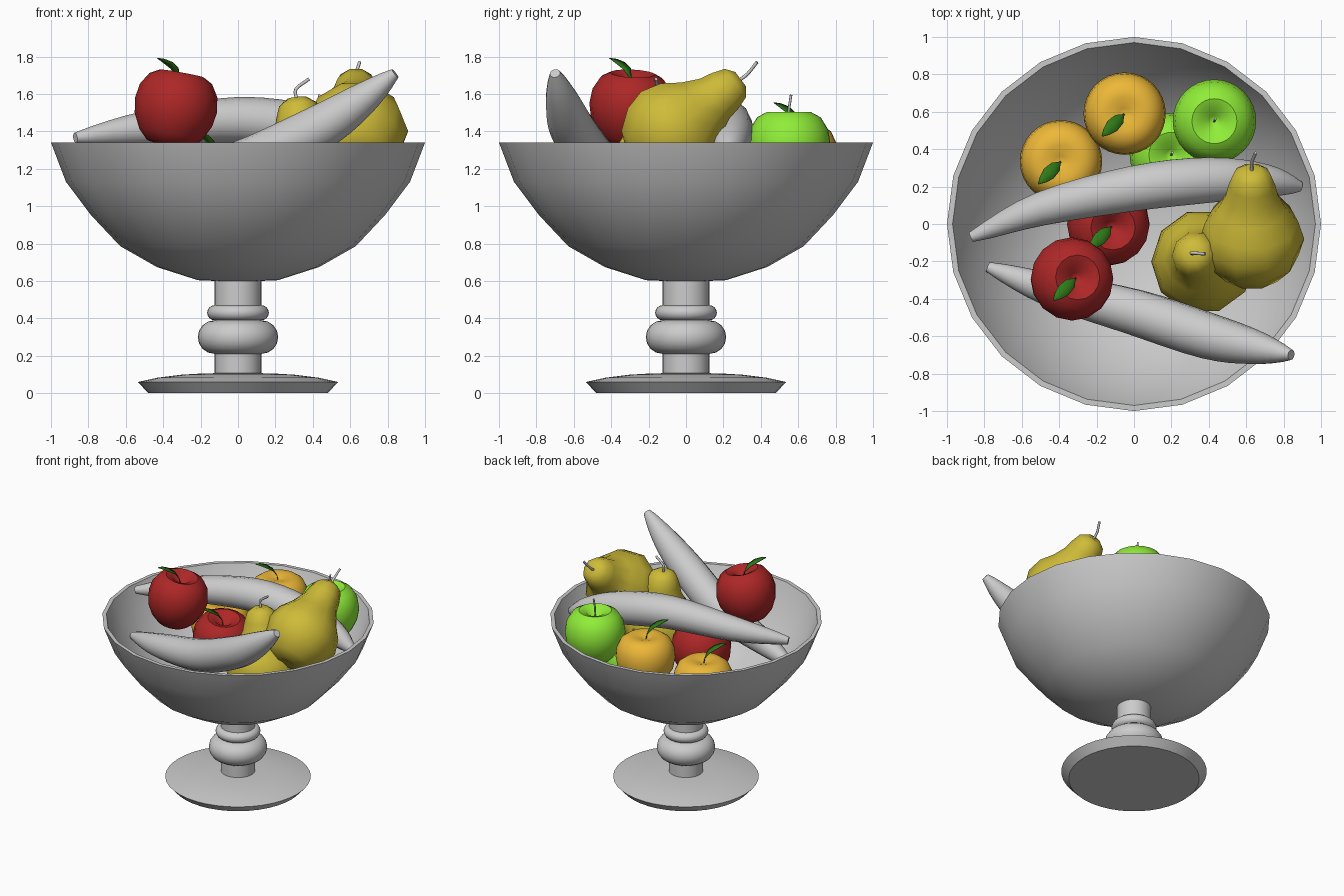
import bpy, bmesh, math
from mathutils import Vector

if "Cube" in bpy.data.objects:
    bpy.data.objects.remove(bpy.data.objects["Cube"])

def material(name, rgb):
    m = bpy.data.materials.new(name)
    m.diffuse_color = (*rgb, 1)
    m.use_nodes = True
    m.node_tree.nodes["Principled BSDF"].inputs["Base Color"].default_value = m.diffuse_color
    return m

RED = material("red_skin", (0.42, 0.02, 0.02))
ORANGE = material("orange_skin", (0.85, 0.48, 0.04))
GREEN = material("green_skin", (0.28, 0.85, 0.04))
YELLOW = material("pear_skin", (0.62, 0.50, 0.04))
LEAF = material("leaf_green", (0.03, 0.20, 0.01))

def finish(name, bm, mat=None, angle=40):
    bmesh.ops.recalc_face_normals(bm, faces=bm.faces)
    me = bpy.data.meshes.new(name)
    bm.to_mesh(me)
    bm.free()
    ob = bpy.data.objects.new(name, me)
    bpy.context.collection.objects.link(ob)
    if mat:
        me.materials.append(mat)
    bpy.ops.object.select_all(action='DESELECT')
    ob.select_set(True)
    bpy.context.view_layer.objects.active = ob
    bpy.ops.object.shade_smooth_by_angle(angle=math.radians(angle))
    return ob

def skin(bm, rings):
    """Bridge rings of vertices; a ring of one vertex is a pole."""
    for a, b in zip(rings, rings[1:]):
        n = max(len(a), len(b))
        for i in range(n):
            j = (i + 1) % n
            q = [a[i % len(a)], a[j % len(a)], b[j % len(b)], b[i % len(b)]]
            bm.faces.new(list(dict.fromkeys(q)))

def lathe(name, profile, sides, mat=None, loc=(0, 0, 0), axis=(0, 0, 1), angle=40):
    bm = bmesh.new()
    rings = []
    for r, z in profile:
        n = sides if r > 0 else 1
        rings.append([bm.verts.new((r * math.cos(math.tau * i / n),
                                    r * math.sin(math.tau * i / n), z)) for i in range(n)])
    skin(bm, rings)
    ob = finish(name, bm, mat, angle)
    ob.rotation_euler = Vector((0, 0, 1)).rotation_difference(Vector(axis)).to_euler()
    ob.location = loc
    return ob

def spline(pts, steps):
    """Catmull-Rom samples through the points."""
    p = [Vector(q) for q in pts]
    p = [2 * p[0] - p[1]] + p + [2 * p[-1] - p[-2]]
    out = []
    for a, b, c, d in zip(p, p[1:], p[2:], p[3:]):
        for k in range(steps):
            t = k / steps
            out.append(0.5 * (2 * b + (c - a) * t + (2 * a - 5 * b + 4 * c - d) * t * t
                              + (3 * b - a - 3 * c + d) * t ** 3))
    return out + [p[-2]]

def tube(name, pts, radius, sides, steps, mat=None):
    path = spline(pts, steps)
    bm = bmesh.new()
    rings = []
    last = len(path) - 1
    for i, c in enumerate(path):
        t = (path[min(i + 1, last)] - path[max(i - 1, 0)]).normalized()
        u = t.cross(Vector((0, 1, 0))).normalized()
        v = t.cross(u)
        r = radius(i / last)
        rings.append([bm.verts.new(c + r * (u * math.cos(math.tau * k / sides)
                                            + v * math.sin(math.tau * k / sides)))
                      for k in range(sides)])
    skin(bm, rings)
    bm.faces.new(rings[0])
    bm.faces.new(rings[-1])
    return finish(name, bm, mat, 50)

def arc(cr, cz, r, n=8):
    return [(cr + r * math.cos(a), cz + r * math.sin(a))
            for a in (math.pi * (k / n - 0.5) for k in range(n + 1))]

# Pedestal: foot and turned stem
lathe("foot", [(0, 0), (0.48, 0), (0.535, 0.06), (0.43, 0.083), (0.3, 0.099),
               (0.18, 0.106), (0, 0.108)], 40, angle=30)
lathe("stem", [(0.125, 0.1)] + arc(0.125, 0.3, 0.09) + arc(0.125, 0.43, 0.04)
      + [(0.125, 0.62)], 32)

# Bowl: outer skin, rim and inner skin
outer = [(0, 0.595), (0.214, 0.604), (0.433, 0.674), (0.63, 0.786), (0.786, 0.952),
         (0.92, 1.13), (1.0, 1.34)]
inner = [(0.97, 1.34), (0.892, 1.142), (0.762, 0.972), (0.61, 0.81), (0.42, 0.702),
         (0.21, 0.634), (0, 0.625)]
lathe("bowl", outer + inner, 24)

# Round fruit
APPLE = [(0, 0.12), (0.03, 0.135), (0.07, 0.175), (0.12, 0.192), (0.17, 0.165), (0.21, 0.1),
         (0.223, 0.02), (0.21, -0.06), (0.17, -0.14), (0.12, -0.19), (0.06, -0.2), (0, -0.17)]
ORB = [(0, 0.13), (0.03, 0.14), (0.09, 0.157), (0.14, 0.152), (0.185, 0.12), (0.213, 0.06),
       (0.22, -0.01), (0.205, -0.09), (0.16, -0.16), (0.09, -0.2), (0, -0.2)]

def leaf(name, base):
    bm = bmesh.new()
    out, side = Vector((-0.71, -0.71, 0)), Vector((0.71, -0.71, 0))
    rows = []
    for d, z, w in [(0, -0.02, 0.004), (0.01, 0.03, 0.006), (0.04, 0.075, 0.03),
                    (0.09, 0.105, 0.036), (0.135, 0.125, 0.022), (0.17, 0.135, 0.002)]:
        c = Vector(base) + out * d + Vector((0, 0, z))
        rows.append([bm.verts.new(c + side * w * s + Vector((0, 0, 0.2 * w * abs(s))))
                     for s in (-1, 0, 1)])
    for a, b in zip(rows, rows[1:]):
        for k in (0, 1):
            bm.faces.new((a[k], a[k + 1], b[k + 1], b[k]))
    ob = finish(name, bm, LEAF)
    mod = ob.modifiers.new("thickness", 'SOLIDIFY')
    mod.thickness = 0.004

for name, prof, mat, sides, loc, axis in [
        ("red_apple_top", APPLE, RED, 16, (-0.335, -0.295, 1.52), (0.18, 0.05, 1)),
        ("red_apple_low", APPLE, RED, 16, (-0.14, 0.0, 1.13), (0.15, -0.1, 1)),
        ("orange_back", ORB, ORANGE, 32, (-0.05, 0.59, 1.28), (0, 0, 1)),
        ("orange_left", ORB, ORANGE, 32, (-0.39, 0.335, 1.08), (0, 0, 1))]:
    lathe(name, prof, sides, mat, loc, axis)
    leaf(name + "_leaf", Vector(loc) + Vector(axis).normalized() * 0.14)

for name, loc in [("green_apple_top", (0.43, 0.55, 1.31)), ("green_apple_low", (0.2, 0.37, 1.06))]:
    lathe(name, APPLE, 32, GREEN, loc)
    x, y, z = loc
    tube(name + "_stem", [(x, y, z + 0.1), (x, y, z + 0.2), (x + 0.005, y + 0.012, z + 0.285)],
         lambda t: 0.007, 8, 3)

# Pears: coarse lathed bodies with bent stems
PEAR = [(0, -0.23), (0.07, -0.25), (0.17, -0.21), (0.25, -0.11), (0.28, 0.0), (0.25, 0.11),
        (0.185, 0.2), (0.14, 0.29), (0.125, 0.36), (0.1, 0.43), (0.05, 0.465), (0, 0.46)]
for name, loc, axis, tip in [
        ("pear_top", (0.63, -0.08, 1.4), (0.0, 0.8, 0.6), (0.65, 0.38, 1.77)),
        ("pear_low", (0.37, -0.2, 1.12), (-0.12, 0.09, 1), (0.38, -0.16, 1.68))]:
    a = Vector(axis).normalized()
    lathe(name, PEAR, 10, YELLOW, loc, axis, angle=80)
    base = Vector(loc) + a * 0.45
    tube(name + "_stem", [base, base + a * 0.06, tip], lambda t: 0.009, 8, 4)

# Bananas: tapered sweeps
def banana_radius(t):
    return 0.028 + 0.1 * math.sin(math.pi * t) ** 0.85

tube("banana_back", [(-0.87, -0.07, 1.365), (-0.5, 0.08, 1.415), (0, 0.19, 1.46),
                     (0.4, 0.235, 1.41), (0.7, 0.23, 1.32), (0.89, 0.2, 1.24)],
     banana_radius, 14, 4)
tube("banana_front", [(-0.78, -0.23, 1.08), (-0.45, -0.35, 1.13), (0, -0.47, 1.22),
                      (0.4, -0.6, 1.4), (0.65, -0.66, 1.56), (0.84, -0.7, 1.71)],
     banana_radius, 14, 4)
